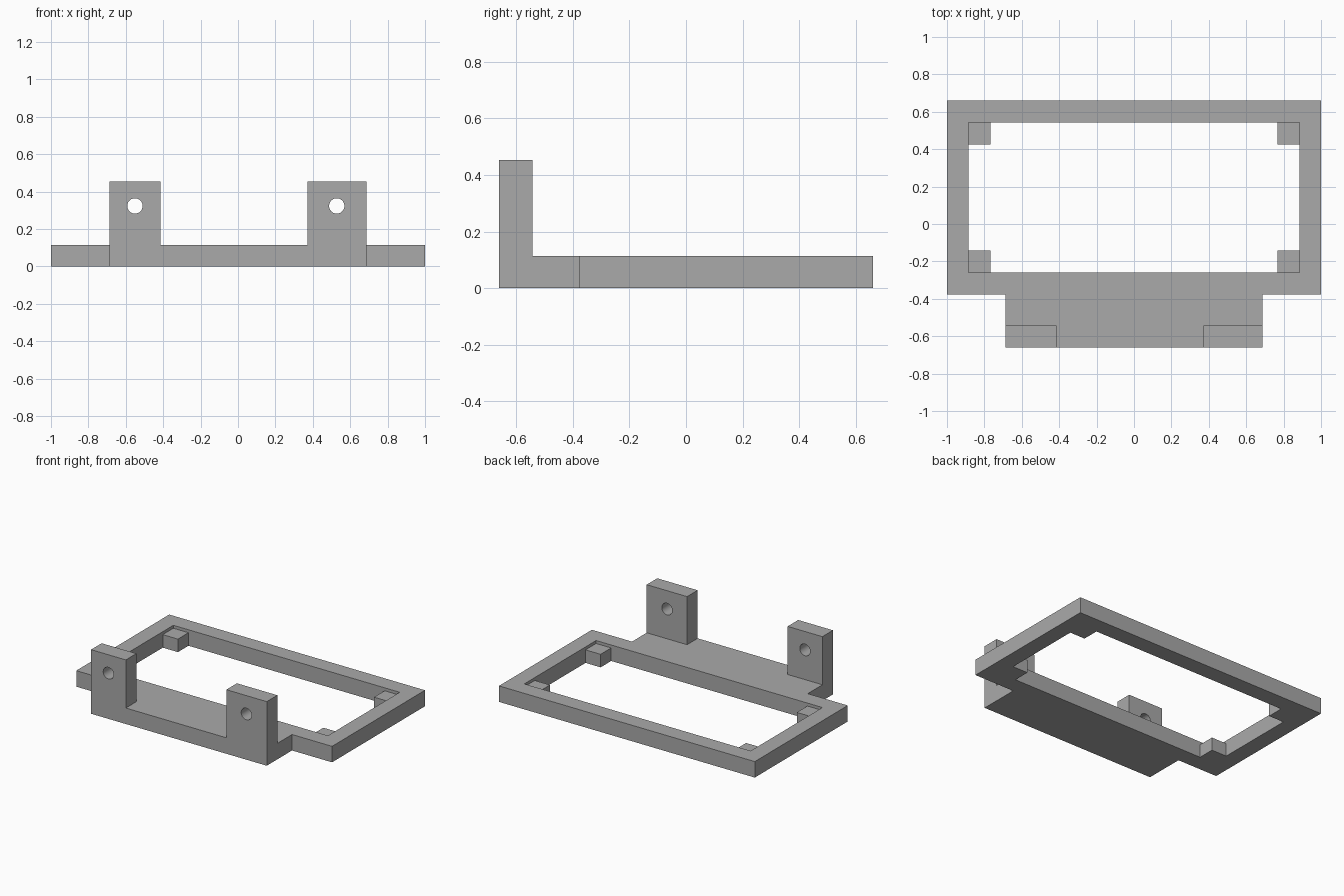
import bpy
import bmesh
import math
from mathutils import Matrix

cube = bpy.data.objects.get("Cube")
if cube:
    bpy.data.objects.remove(cube, do_unlink=True)

PLATE_H = 0.113    # frame thickness
TAB_TOP = 0.092    # corner tabs sit slightly below the frame top
POST_TOP = 0.453
FRONT, BACK = -0.66, 0.66

grey = bpy.data.materials.new("grey plastic")
grey.use_nodes = True
grey.diffuse_color = (0.4, 0.4, 0.4, 1)
grey.node_tree.nodes["Principled BSDF"].inputs["Base Color"].default_value = (0.4, 0.4, 0.4, 1)


def add_object(name, bm):
    bmesh.ops.recalc_face_normals(bm, faces=bm.faces)
    mesh = bpy.data.meshes.new(name)
    bm.to_mesh(mesh)
    bm.free()
    mesh.materials.append(grey)
    obj = bpy.data.objects.new(name, mesh)
    bpy.context.collection.objects.link(obj)
    return obj


def prism(name, outline, z0, z1):
    bm = bmesh.new()
    face = bm.faces.new([bm.verts.new((x, y, z0)) for x, y in outline])
    top = bmesh.ops.extrude_face_region(bm, geom=[face])["geom"]
    bmesh.ops.translate(bm, vec=(0, 0, z1 - z0),
                        verts=[g for g in top if isinstance(g, bmesh.types.BMVert)])
    return add_object(name, bm)


def rect(x0, x1, y0, y1):
    return [(x0, y0), (x1, y0), (x1, y1), (x0, y1)]


def combine(target, tool, operation):
    tool.hide_render = True
    mod = target.modifiers.new(operation.lower(), "BOOLEAN")
    mod.operation = operation
    mod.solver = "EXACT"
    mod.object = tool
    bpy.context.view_layer.objects.active = target
    bpy.ops.object.modifier_apply(modifier=mod.name)
    bpy.data.objects.remove(tool, do_unlink=True)


# Frame plate with the narrower front ledge
half = [(0.687, FRONT), (0.687, -0.378), (1, -0.378), (1, BACK)]
bracket = prism("mounting_frame", half + [(-x, y) for x, y in reversed(half)], 0, PLATE_H)

# Through opening, notched so four corner tabs remain
notched = [(0.767, -0.26), (0.767, -0.142), (0.885, -0.142),
           (0.885, 0.424), (0.767, 0.424), (0.767, 0.542)]
opening = prism("opening_cutter", notched + [(-x, y) for x, y in reversed(notched)], -0.1, 0.3)
combine(bracket, opening, "DIFFERENCE")

# Shallow recess above the tabs
recess = prism("recess_cutter", rect(-0.885, 0.885, -0.26, 0.542), TAB_TOP, 0.3)
combine(bracket, recess, "DIFFERENCE")

# Upright lugs with bolt holes: left edge, right edge, hole centre
for x0, x1, hole_x in ((-0.687, -0.415, -0.551), (0.371, 0.687, 0.528)):
    lug = prism("lug", rect(x0, x1, FRONT, -0.542), 0.05, POST_TOP)
    combine(bracket, lug, "UNION")
    bm = bmesh.new()
    bmesh.ops.create_cone(bm, cap_ends=True, segments=48, radius1=0.041, radius2=0.041, depth=0.5,
                          matrix=Matrix.Translation((hole_x, -0.6, 0.323)) @ Matrix.Rotation(math.pi / 2, 4, "X"))
    combine(bracket, add_object("bolt_hole_cutter", bm), "DIFFERENCE")

# Merge coplanar faces, then smooth only the round holes
bm = bmesh.new()
bm.from_mesh(bracket.data)
bmesh.ops.dissolve_limit(bm, angle_limit=0.01, verts=bm.verts, edges=bm.edges)
bm.to_mesh(bracket.data)
bm.free()
bpy.ops.object.select_all(action="DESELECT")
bracket.select_set(True)
bpy.context.view_layer.objects.active = bracket
bpy.ops.object.shade_smooth_by_angle(angle=math.radians(30))
